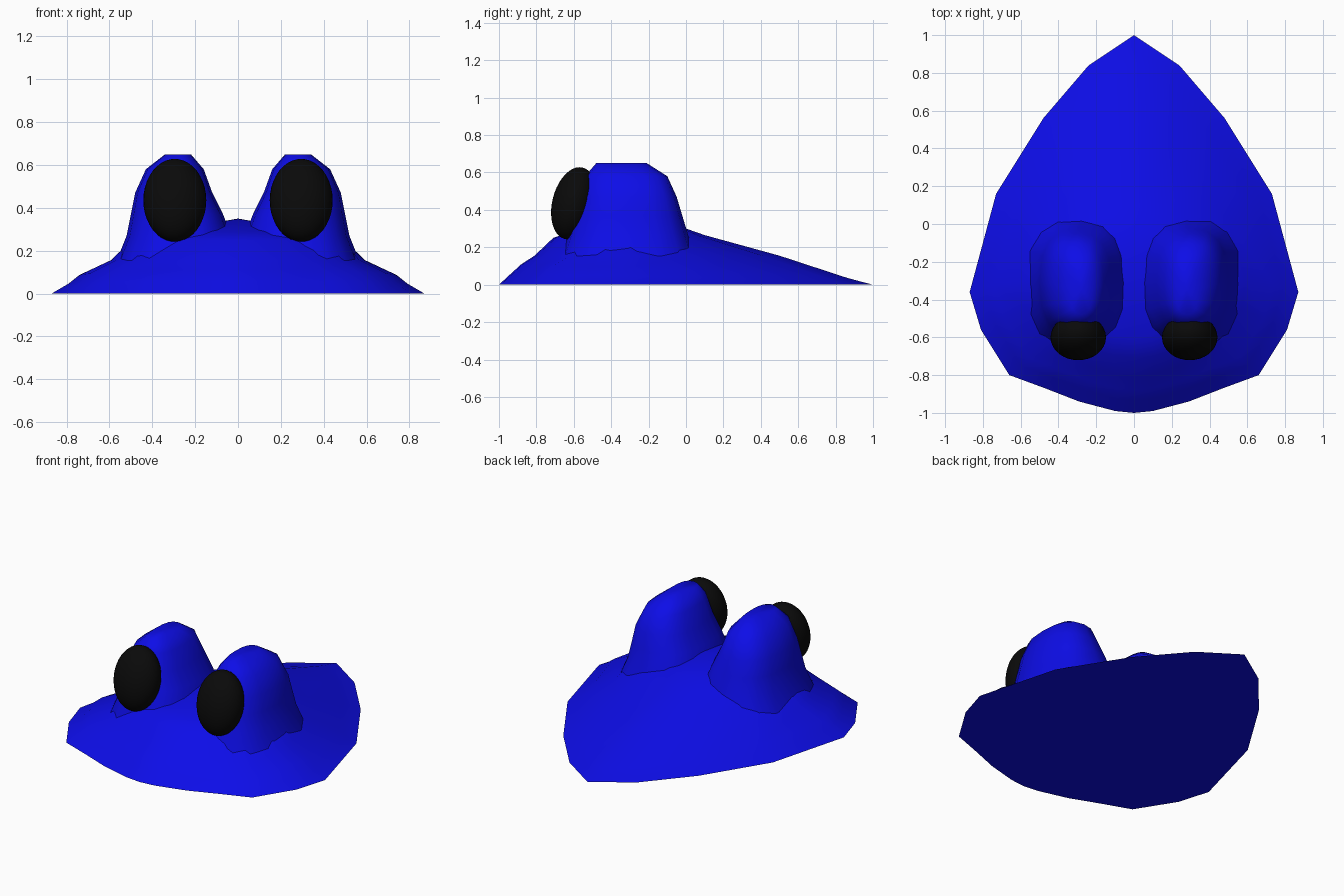
import bpy, bmesh, math
from mathutils import Matrix

if "Cube" in bpy.data.objects:
    bpy.data.objects.remove(bpy.data.objects["Cube"])


def material(name, rgb):
    m = bpy.data.materials.new(name)
    m.diffuse_color = (*rgb, 1)
    m.use_nodes = True
    m.node_tree.nodes["Principled BSDF"].inputs["Base Color"].default_value = m.diffuse_color
    return m


BLUE = material("blue", (0.004, 0.004, 0.8))
BLACK = material("black", (0.003, 0.003, 0.003))


def finish(name, bm, mat, angle):
    bmesh.ops.recalc_face_normals(bm, faces=bm.faces)
    me = bpy.data.meshes.new(name)
    bm.to_mesh(me)
    bm.free()
    me.materials.append(mat)
    ob = bpy.data.objects.new(name, me)
    bpy.context.collection.objects.link(ob)
    bpy.ops.object.select_all(action='DESELECT')
    ob.select_set(True)
    bpy.context.view_layer.objects.active = ob
    bpy.ops.object.shade_smooth_by_angle(angle=math.radians(angle))
    return ob


def loft(name, rings, tip, angle):
    """Skin stacked rings, close the bottom flat and fan the top to a tip."""
    bm = bmesh.new()
    vr = [[bm.verts.new(p) for p in r] for r in rings]
    n = len(vr[0])
    for a, b in zip(vr, vr[1:]):
        for i in range(n):
            j = (i + 1) % n
            bm.faces.new((a[i], a[j], b[j], b[i]))
    bm.faces.new(vr[0][::-1])
    t = bm.verts.new(tip)
    for i in range(n):
        bm.faces.new((vr[-1][i], vr[-1][(i + 1) % n], t))
    return finish(name, bm, BLUE, angle)


# Body: teardrop outline (front to back), shrinking and rounding upwards
half = [(0, -1), (.1, -.99), (.29, -.94), (.47, -.87), (.66, -.8), (.81, -.56),
        (.87, -.36), (.73, .16), (.48, .56), (.24, .84), (0, 1)]
outline = half + [(-x, y) for x, y in half[-2:0:-1]]


def body_ring(hw, yf, yb, zf, zb, rounding):
    pts = []
    for i, (x, y) in enumerate(outline):
        a = 2 * math.pi * i / len(outline)
        u = x / .87 * (1 - rounding) + math.sin(a) * rounding
        v = y * (1 - rounding) - math.cos(a) * rounding
        f = (v + 1) / 2
        pts.append((u * hw, yf + (yb - yf) * f, zf + (zb - zf) * f))
    return pts


body_rings = [body_ring(*r) for r in (
    (.87, -1, 1, 0, 0, 0),
    (.79, -.935, .93, .06, .018, 0),
    (.74, -.88, .86, .11, .037, 0),
    (.60, -.81, .50, .155, .155, .2),
    (.50, -.71, .10, .25, .265, .6),
    (.30, -.60, .0, .29, .30, 1))]
loft("body", body_rings, (0, -.25, .35), 50)


# Eye mounds: rounded-box rings given by x range, y range and height
def mound_ring(side, x0, x1, y0, y1, z, n=16):
    pts = []
    for i in range(n):
        a = 2 * math.pi * i / n
        c, s = math.cos(a), math.sin(a)
        u = math.copysign(abs(c) ** .8, c)
        v = math.copysign(abs(s) ** .8, s)
        pts.append((side * ((x0 + x1) / 2 + u * (x1 - x0) / 2),
                    (y0 + y1) / 2 + v * (y1 - y0) / 2, z))
    return pts


levels = [(.0, .58, -.68, .06, .12), (.03, .52, -.63, .01, .27),
          (.07, .50, -.60, -.02, .37), (.12, .48, -.57, -.05, .47),
          (.16, .43, -.54, -.10, .58), (.22, .34, -.48, -.21, .65)]
for side, label in ((1, "right"), (-1, "left")):
    rings = [mound_ring(side, *lv) for lv in levels]
    loft(label + "_eye_mound", rings, (side * .28, -.345, .65), 60)

    # Eye: egg leaning back against the mound
    bm = bmesh.new()
    bmesh.ops.create_uvsphere(bm, u_segments=32, v_segments=20, radius=1)
    bm.transform(Matrix.Translation((side * .295, -.60, .435))
                 @ Matrix.Rotation(math.radians(-14), 4, 'X')
                 @ Matrix.Diagonal((.147, .115, .197, 1)))
    finish(label + "_eye", bm, BLACK, 40)
